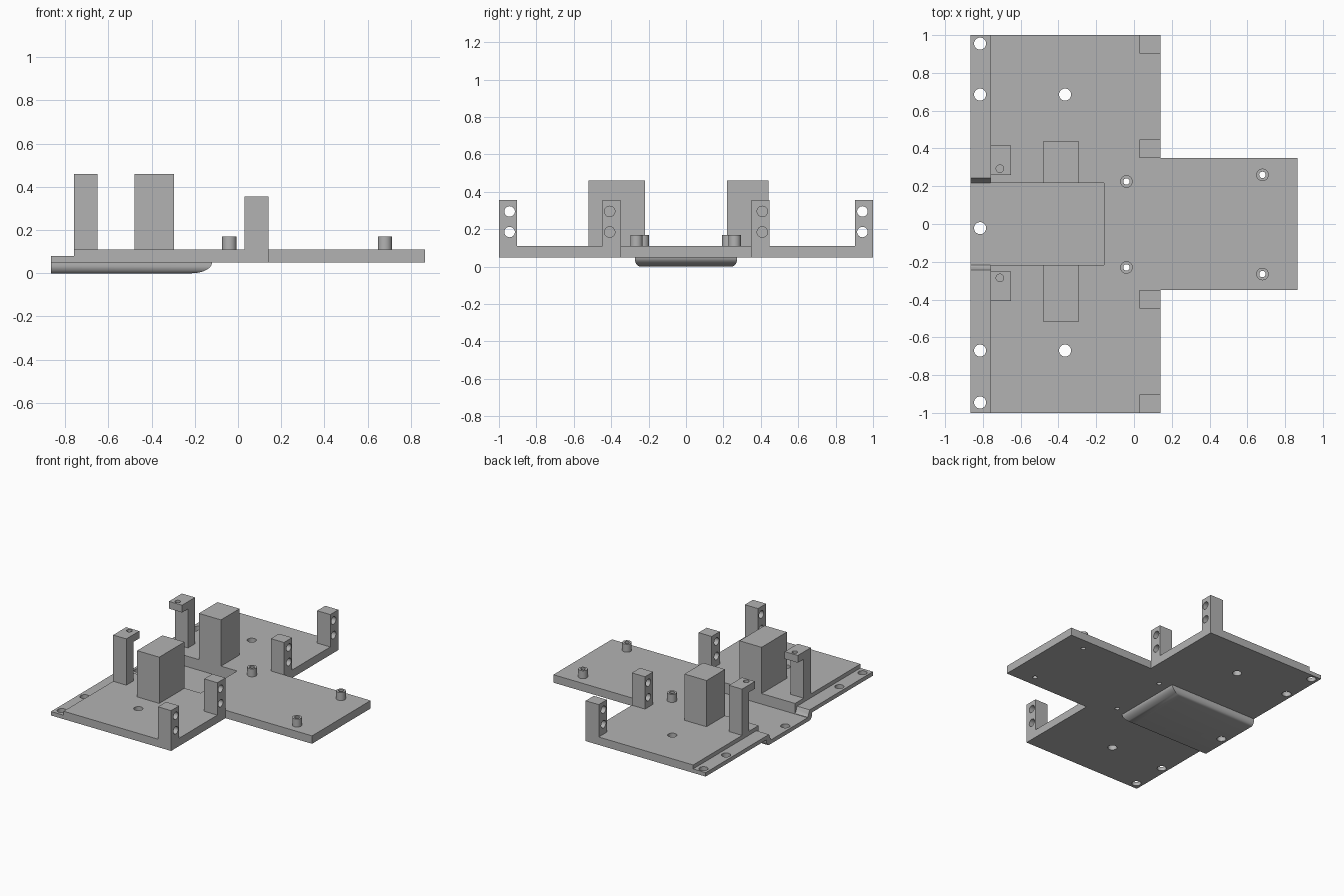
import bpy, bmesh, math
from mathutils import Matrix, Vector

if "Cube" in bpy.data.objects:
    bpy.data.objects.remove(bpy.data.objects["Cube"], do_unlink=True)

GREY = (0.45, 0.45, 0.45, 1)
mat = bpy.data.materials.new("plain grey")
mat.use_nodes = True
mat.diffuse_color = GREY
mat.node_tree.nodes["Principled BSDF"].inputs["Base Color"].default_value = GREY

BOTTOM, TOP, STEP = 0.05, 0.11, 0.08
X0, XSTEP, XMID, X1 = -0.865, -0.76, 0.14, 0.865


def finish(name, bm):
    bmesh.ops.recalc_face_normals(bm, faces=bm.faces)
    mesh = bpy.data.meshes.new(name)
    bm.to_mesh(mesh)
    bm.free()
    ob = bpy.data.objects.new(name, mesh)
    bpy.context.collection.objects.link(ob)
    mesh.materials.append(mat)
    return ob


def box(name, x, y, z):
    bm = bmesh.new()
    size = Matrix.Diagonal((x[1] - x[0], y[1] - y[0], z[1] - z[0], 1))
    centre = Matrix.Translation((sum(x) / 2, sum(y) / 2, sum(z) / 2))
    bmesh.ops.create_cube(bm, size=1, matrix=centre @ size)
    return finish(name, bm)


def prism(name, points, shift):
    """Extrude a closed outline along a vector."""
    bm = bmesh.new()
    face = bm.faces.new([bm.verts.new(p) for p in points])
    out = bmesh.ops.extrude_face_region(bm, geom=[face])
    bmesh.ops.translate(bm, vec=Vector(shift),
                        verts=[g for g in out["geom"] if isinstance(g, bmesh.types.BMVert)])
    return finish(name, bm)


def rod(name, centre, radius, length, axis="Z"):
    bm = bmesh.new()
    turn = Matrix.Rotation(math.pi / 2, 4, "Y") if axis == "X" else Matrix()
    bmesh.ops.create_cone(bm, cap_ends=True, segments=32, radius1=radius, radius2=radius,
                          depth=length, matrix=Matrix.Translation(centre) @ turn)
    return finish(name, bm)


def combine(ob, tool, operation="DIFFERENCE"):
    """Apply a boolean and remove its tool."""
    mod = ob.modifiers.new("combine", "BOOLEAN")
    mod.operation, mod.solver, mod.object = operation, "EXACT", tool
    bpy.context.view_layer.update()
    deps = bpy.context.evaluated_depsgraph_get()
    mesh = bpy.data.meshes.new_from_object(ob.evaluated_get(deps))
    ob.modifiers.clear()
    ob.data = mesh
    bpy.data.objects.remove(tool, do_unlink=True)


# T-shaped base plate
half = [(X0, -1), (XMID, -1), (XMID, -0.35), (X1, -0.35)]
outline = half + [(x, -y) for x, y in reversed(half)]
plate = prism("base_plate", [(x, y, BOTTOM) for x, y in outline], (0, 0, TOP - BOTTOM))

# Rounded tray bulging below the plate, open at the left edge
bm = bmesh.new()
rows = []
for i in range(9):
    a = math.radians(90 * i / 8)
    z = BOTTOM * (1 - math.cos(a))
    xe, ye = -0.215 + 0.095 * math.sin(a), 0.243 + 0.029 * min(1, math.sin(a) * 1.1)
    rows.append([bm.verts.new(p) for p in ((X0, -ye, z), (xe, -ye, z), (xe, ye, z), (X0, ye, z))])
rows.append([bm.verts.new((v.co.x, v.co.y, 0.07)) for v in rows[-1]])
for low, high in zip(rows, rows[1:]):
    for k in range(4):
        n = (k + 1) % 4
        bm.faces.new((low[k], low[n], high[n], high[k]))
bm.faces.new(rows[0])
bm.faces.new(rows[-1])
combine(plate, finish("tray", bm), "UNION")

# Lowered left rim, tray recess and flared channel through the rim
combine(plate, box("rim_cut", (-1, XSTEP), (-1.1, 1.1), (STEP, 0.3)))
combine(plate, box("recess_cut", (-1, -0.16), (-0.218, 0.218), (0.03, 0.3)))
flare = [(0.215, 0.03), (0.228, 0.045), (0.236, 0.065), (0.248, 0.09)]
profile = flare + [(-y, z) for y, z in reversed(flare)]
combine(plate, prism("channel_cut", [(-1, y, z) for y, z in profile], (1 + XSTEP, 0, 0)))

# Mounting holes
for x, y in [(-0.815, 0.955), (-0.815, 0.685), (-0.815, -0.022), (-0.815, -0.67),
             (-0.815, -0.945), (-0.365, 0.685), (-0.365, -0.67)]:
    combine(plate, rod("hole_cut", (x, y, 0.05), 0.032, 0.4))

# Hollow standoffs, bored through the plate
parts = [plate]
for x, y in [(-0.04, 0.225), (-0.04, -0.23), (0.68, 0.26), (0.68, -0.265)]:
    combine(plate, rod("bore_cut", (x, y, 0.05), 0.017, 0.4))
    standoff = rod("standoff", (x, y, 0.14), 0.033, 0.06)
    combine(standoff, rod("bore_cut", (x, y, 0.14), 0.017, 0.2))
    parts.append(standoff)

for s, side in ((1, "left"), (-1, "right")):
    # Posts with two cross holes each
    for y0, y1, place in ((0.35, 0.447, "inner"), (0.903, 1.0, "outer")):
        post = box(f"{side}_{place}_post", (0.03, XMID), sorted((s * y0, s * y1)), (TOP, 0.355))
        for z in (0.185, 0.295):
            yc = s * (0.408 if place == "inner" else 0.943)
            combine(post, rod("cross_cut", (0.08, yc, z), 0.028, 0.4, "X"))
        parts.append(post)

    # Hooked bracket with a screw hole in its inward head
    inner, outer = (0.26, 0.415) if s > 0 else (0.252, 0.407)
    stem = outer - 0.085
    hook = [(outer, TOP), (outer, 0.46), (inner, 0.46), (inner, 0.405), (stem, 0.405), (stem, TOP)]
    bracket = prism(f"{side}_hook_bracket", [(XSTEP, s * y, z) for y, z in hook], (0.11, 0, 0))
    combine(bracket, rod("screw_cut", (-0.71, s * (inner + 0.033), 0.45), 0.02, 0.12))
    parts.append(bracket)

# Tall support blocks of unequal depth
parts.append(box("left_block", (-0.48, -0.295), (0.218, 0.44), (TOP, 0.46)))
parts.append(box("right_block", (-0.48, -0.295), (-0.52, -0.218), (TOP, 0.46)))

# Smooth the round surfaces, keep the edges crisp
bpy.ops.object.select_all(action="DESELECT")
for ob in parts:
    ob.select_set(True)
bpy.context.view_layer.objects.active = plate
bpy.ops.object.shade_smooth_by_angle(angle=math.radians(30))
